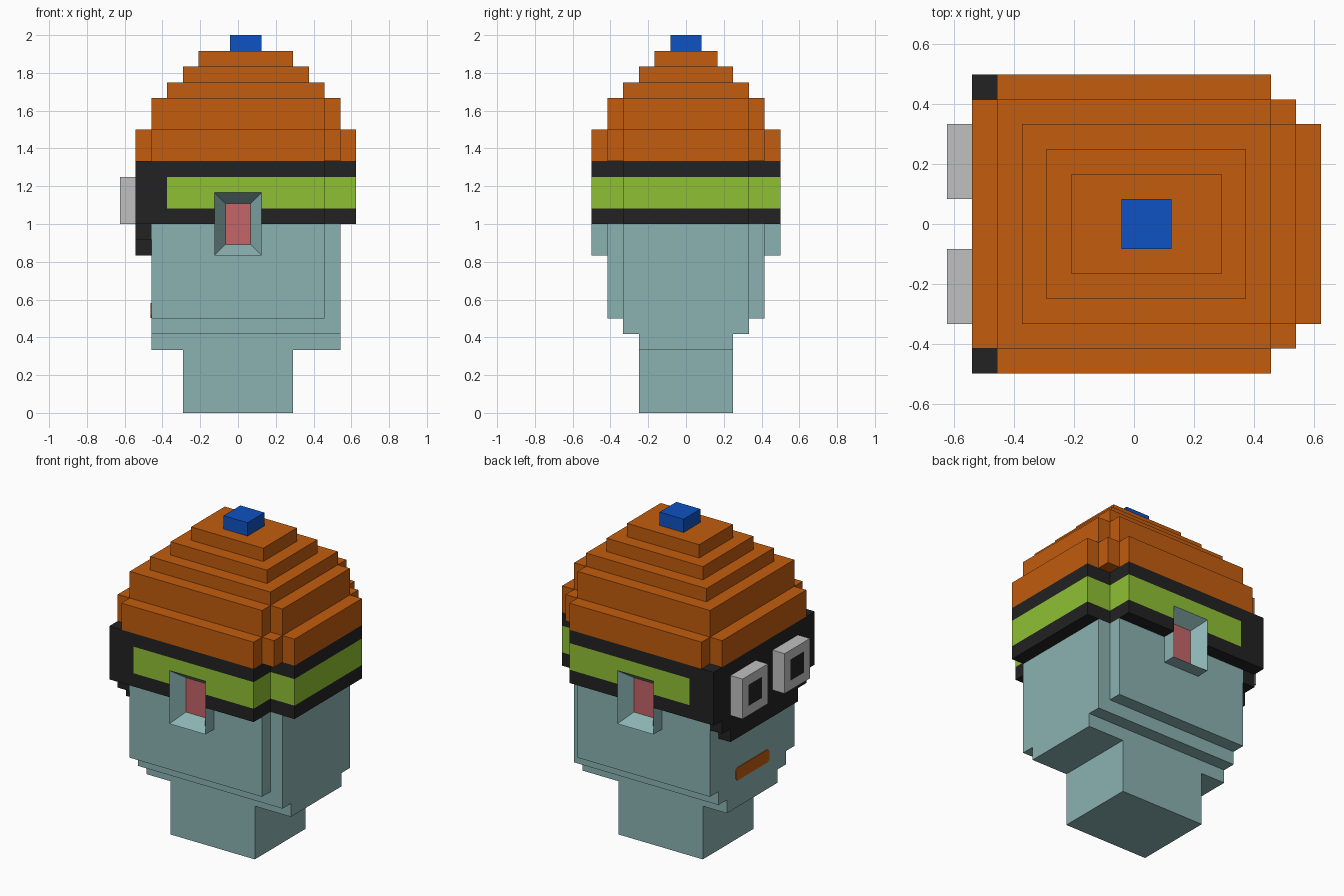
import bpy, bmesh
from mathutils import Vector

if "Cube" in bpy.data.objects:
    bpy.data.objects.remove(bpy.data.objects["Cube"], do_unlink=True)

U = 1 / 12  # size of one block


def material(name, rgb):
    lin = [((c / 255 + 0.055) / 1.055) ** 2.4 for c in rgb]
    m = bpy.data.materials.new(name)
    m.diffuse_color = (*lin, 1)
    m.use_nodes = True
    m.node_tree.nodes["Principled BSDF"].inputs["Base Color"].default_value = (*lin, 1)
    return m


skin = material("pale_teal", (139, 178, 178))
orange = material("orange", (194, 92, 14))
black = material("black", (34, 34, 34))
green = material("lime_green", (143, 192, 51))
grey = material("light_grey", (192, 192, 192))
pink = material("pink", (197, 101, 104))
blue = material("blue", (15, 82, 194))


def finish(name, bm, *mats):
    bmesh.ops.recalc_face_normals(bm, faces=bm.faces)
    me = bpy.data.meshes.new(name)
    bm.to_mesh(me)
    bm.free()
    for m in mats:
        me.materials.append(m)
    ob = bpy.data.objects.new(name, me)
    bpy.context.collection.objects.link(ob)
    return ob


def stack(name, mat, *layers):
    """Layers of (bottom, top, half outline); the outline is mirrored across y."""
    bm = bmesh.new()
    for z0, z1, half in layers:
        outline = half + [(x, -y) for x, y in reversed(half)]
        base = bm.faces.new([bm.verts.new((x * U, y * U, z0 * U)) for x, y in outline])
        top = bmesh.ops.extrude_face_region(bm, geom=[base], use_keep_orig=True)["geom"]
        moved = [v for v in top if isinstance(v, bmesh.types.BMVert)]
        bmesh.ops.translate(bm, verts=moved, vec=(0, 0, (z1 - z0) * U))
    return finish(name, bm, mat)


def box_mesh(lo, hi):
    bm = bmesh.new()
    bmesh.ops.create_cube(bm, size=1)
    lo, hi = Vector(lo) * U, Vector(hi) * U
    for v in bm.verts:
        v.co = (lo + hi) / 2 + v.co * (hi - lo)
    return bm


def inset_box(name, lo, hi, direction, depth, mats):
    """Box whose face in one direction has a coloured one-block inset."""
    bm = box_mesh(lo, hi)
    d = Vector(direction)
    bm.normal_update()
    face = max(bm.faces, key=lambda f: f.normal.dot(d))
    bmesh.ops.inset_region(bm, faces=[face], thickness=U)
    face.material_index = 1
    bmesh.ops.translate(bm, verts=face.verts, vec=-d * depth * U)
    return finish(name, bm, *mats)


def rect(x0, x1, y):
    return [(x0, y), (x1, y)]


# Neck and head
stack("neck", skin, (0, 4, rect(-3.5, 3.5, 3)))
stack("head", skin,
      (4, 5, rect(-5.5, 6.5, 3)),
      (5, 6, rect(-5.5, 6.5, 4)),
      (6, 12, [(-5.5, 5), (5.5, 5), (5.5, 4), (6.5, 4)]))

# Goggle strap, notched where the ears overlap it
back = [(5.5, 6), (5.5, 4), (7.5, 4)]
notch = [(-1.5, 6), (-1.5, 5), (1.5, 5), (1.5, 6)]
stack("strap_edges", black,
      (12, 13, [(-6.5, 6)] + notch + back),
      (15, 16, [(-6.5, 6)] + back))
stack("strap_stripe", green,
      (13, 14, [(-4.5, 6)] + notch + back),
      (14, 15, [(-4.5, 6)] + back))

# Goggle frame with its stepped lower edge
stack("goggle_frame", black,
      (13, 15, rect(-6.5, -4.5, 6)),
      (11, 12, rect(-6.5, -5.5, 5)),
      (10, 11, rect(-6.5, -5.5, 4)))

# Stepped cap and its button
stack("cap", orange,
      (16, 18, [(-6.5, 5), (-5.5, 5), (-5.5, 6), (5.5, 6), (5.5, 5),
                (6.5, 5), (6.5, 4), (7.5, 4)]),
      (18, 20, [(-5.5, 5), (5.5, 5), (5.5, 4), (6.5, 4)]),
      (20, 21, rect(-4.5, 5.5, 4)),
      (21, 22, rect(-3.5, 4.5, 3)),
      (22, 23, rect(-2.5, 3.5, 2)))
stack("cap_button", blue, (23, 24, rect(-0.5, 1.5, 1)))

# Eyes with flat pupils, ears with a recessed opening
for side, s in (("front", -1), ("back", 1)):
    y0, y1 = sorted((s, 4 * s))
    inset_box("eye_" + side, (-7.5, y0, 12), (-6.5, y1, 15), (-1, 0, 0), 0, (grey, black))
    y0, y1 = sorted((5 * s, 6 * s))
    inset_box("ear_" + side, (-1.5, y0, 10), (1.5, y1, 14), (0, s, 0), 0.95, (skin, pink))

# Mouth plate with clipped corners
bm = box_mesh((-5.55, -2, 6.02), (-5.45, 2, 6.98))
corners = [e for e in bm.edges if abs(e.verts[0].co.x - e.verts[1].co.x) > 0.001]
bmesh.ops.bevel(bm, geom=corners, offset=0.2 * U, segments=1, affect="EDGES")
finish("mouth", bm, orange)
